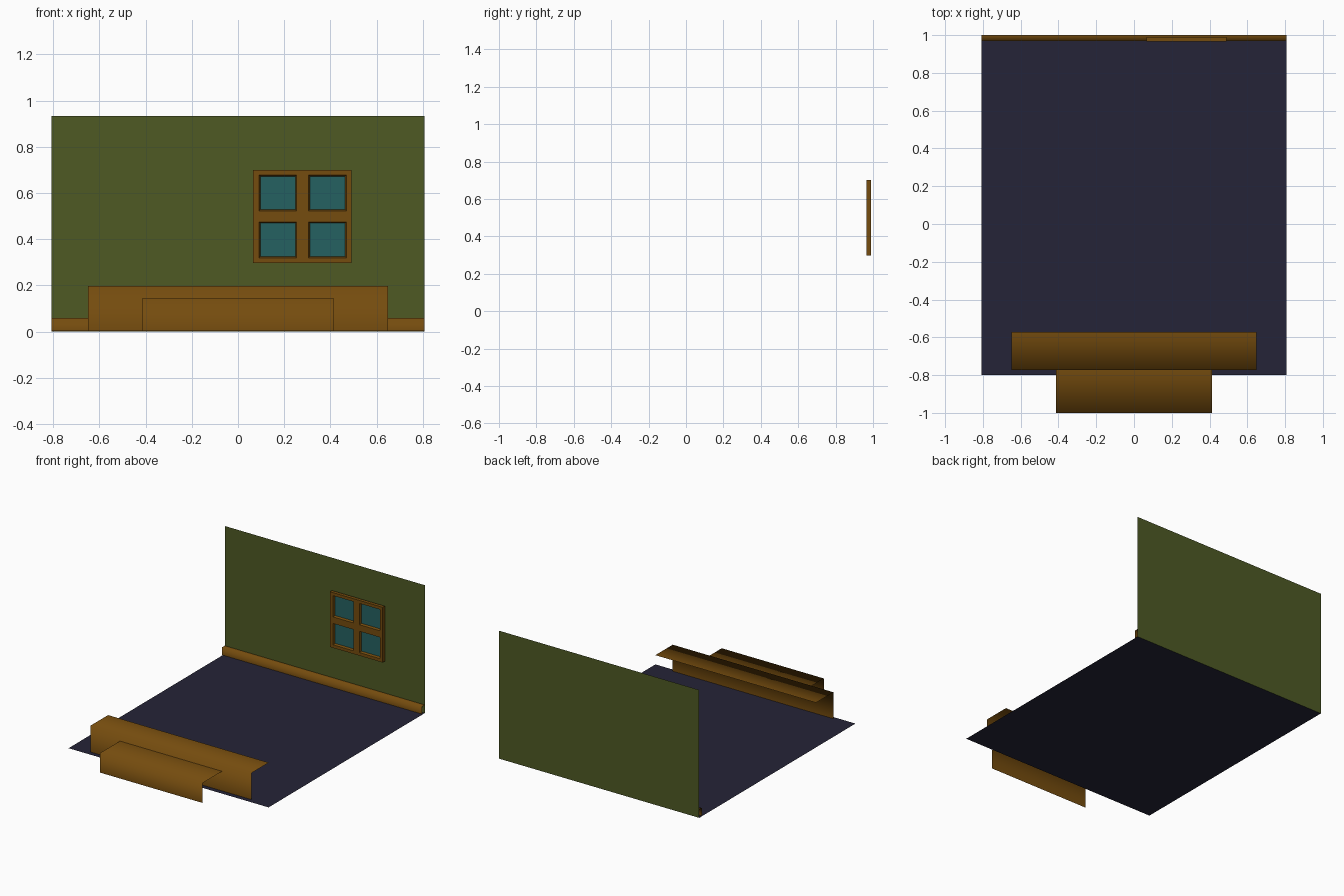
import bpy, bmesh

if "Cube" in bpy.data.objects:
    bpy.data.objects.remove(bpy.data.objects["Cube"])


def material(name, rgb):
    m = bpy.data.materials.new(name)
    lin = [((c / 255 + 0.055) / 1.055) ** 2.4 if c > 10 else c / 255 / 12.92 for c in rgb]
    m.diffuse_color = (*lin, 1)
    m.use_nodes = True
    m.node_tree.nodes["Principled BSDF"].inputs["Base Color"].default_value = m.diffuse_color
    return m


green = material("wall_green", (78, 90, 36))
brown = material("wood_brown", (117, 76, 14))
navy = material("floor_navy", (37, 36, 55))
teal = material("glass_teal", (37, 97, 97))


def finish(name, bm, mats, smooth=False):
    me = bpy.data.meshes.new(name)
    for f in bm.faces:
        f.smooth = smooth
    bm.to_mesh(me)
    bm.free()
    for m in mats:
        me.materials.append(m)
    ob = bpy.data.objects.new(name, me)
    bpy.context.collection.objects.link(ob)
    return ob


def strip(name, profile, x0, x1, mat):
    """Open sheet: a (y, z) profile drawn from front bottom to back, swept along x."""
    bm = bmesh.new()
    rows = [[bm.verts.new((x, y, z)) for x in (x0, x1)] for y, z in profile]
    for a, b in zip(rows, rows[1:]):
        bm.faces.new((a[0], a[1], b[1], b[0]))
    return finish(name, bm, [mat], smooth=len(profile) > 2)


# Room shell
strip("floor", [(-0.80, 0.0), (1.0, 0.0)], -0.807, 0.807, navy)
strip("back_wall", [(1.0, 0.0), (1.0, 0.933)], -0.807, 0.807, green)
strip("baseboard", [(0.97, 0.004), (0.97, 0.06), (1.0, 0.06)], -0.807, 0.807, brown)

# Two open-ended steps, each a riser and a tread
strip("upper_step", [(-0.772, 0.004), (-0.772, 0.197), (-0.572, 0.197)], -0.648, 0.648, brown)
strip("lower_step", [(-1.0, 0.004), (-1.0, 0.147), (-0.772, 0.147)], -0.412, 0.412, brown)

# Window: front grid, sides pulled back to the wall, four recessed panes
xs = [0.065, 0.091, 0.254, 0.305, 0.469, 0.491]
zs = [0.297, 0.32, 0.475, 0.523, 0.678, 0.70]
front, back = 0.966, 0.99
bm = bmesh.new()
grid = [[bm.verts.new((x, front, z)) for x in xs] for z in zs]
panes = []
for j in range(5):
    for i in range(5):
        f = bm.faces.new((grid[j][i], grid[j][i + 1], grid[j + 1][i + 1], grid[j + 1][i]))
        if i % 2 and j % 2:
            panes.append(f)
rim = [e for e in bm.edges if e.is_boundary]
ext = bmesh.ops.extrude_edge_only(bm, edges=rim)["geom"]
for v in ext:
    if isinstance(v, bmesh.types.BMVert):
        v.co.y = back
bm.normal_update()
bmesh.ops.inset_individual(bm, faces=panes, thickness=0.008, depth=0.0)
for f in panes:
    f.material_index = 1
    for v in f.verts:
        v.co.y = front + 0.016
bmesh.ops.recalc_face_normals(bm, faces=bm.faces[:])
if panes[0].normal.y > 0:
    bmesh.ops.reverse_faces(bm, faces=bm.faces[:])
finish("window", bm, [brown, teal])
